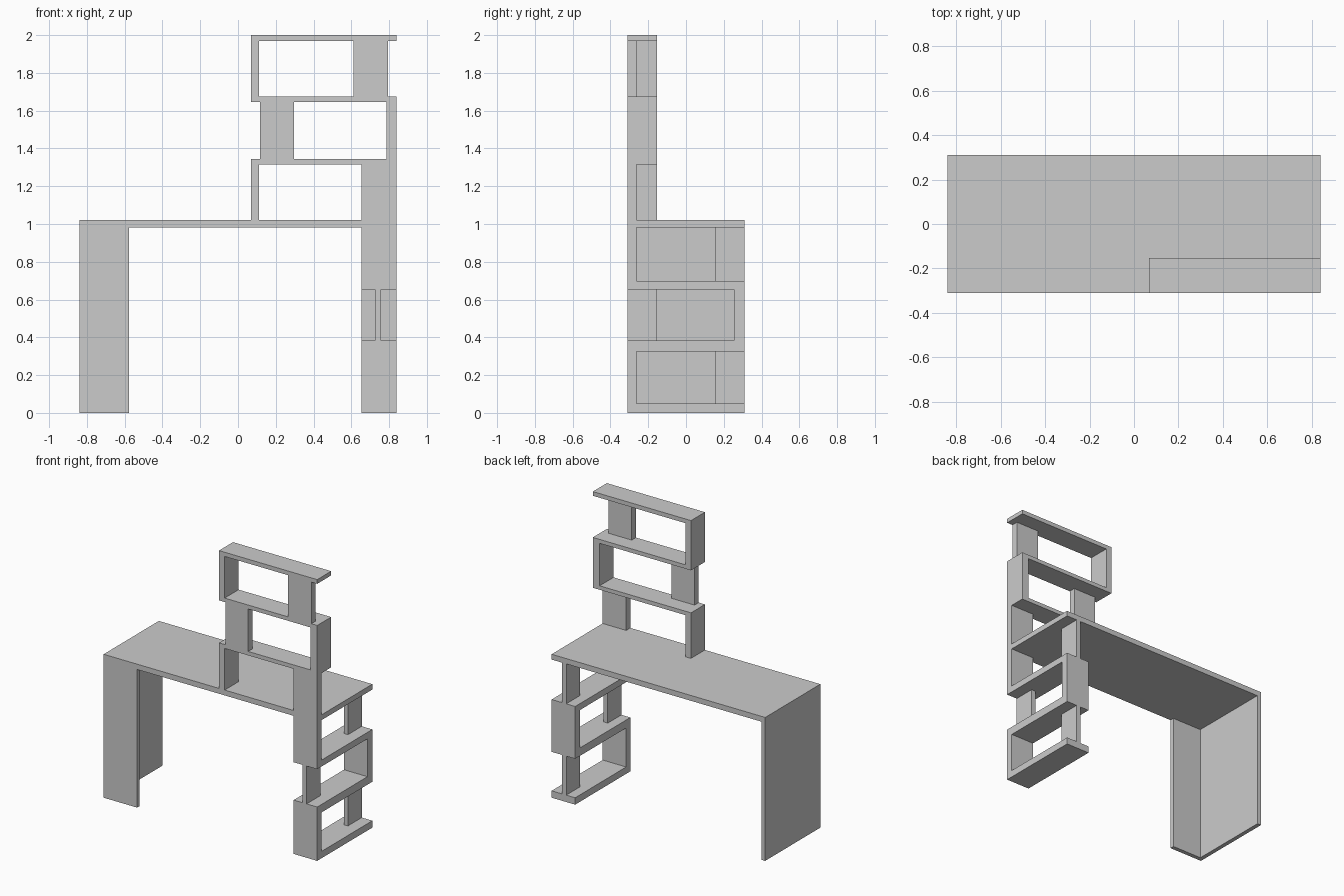
import bpy, bmesh
from mathutils import Vector

if "Cube" in bpy.data.objects:
    bpy.data.objects.remove(bpy.data.objects["Cube"])


def extrude(name, pts, axis, lo, hi):
    """Extrude a closed 2D outline along x, y or z, from lo to hi."""
    place = {"x": lambda a, b, t: (t, a, b),
             "y": lambda a, b, t: (a, t, b),
             "z": lambda a, b, t: (a, b, t)}[axis]
    bm = bmesh.new()
    face = bm.faces.new([bm.verts.new(place(a, b, lo)) for a, b in pts])
    ext = bmesh.ops.extrude_face_region(bm, geom=[face])
    verts = [v for v in ext["geom"] if isinstance(v, bmesh.types.BMVert)]
    bmesh.ops.translate(bm, verts=verts, vec=Vector(place(0, 0, hi - lo)))
    bmesh.ops.recalc_face_normals(bm, faces=bm.faces)
    mesh = bpy.data.meshes.new(name)
    bm.to_mesh(mesh)
    bm.free()
    obj = bpy.data.objects.new(name, mesh)
    bpy.context.collection.objects.link(obj)
    return obj


def box(name, x0, x1, y0, y1, z0, z1):
    return extrude(name, [(x0, y0), (x1, y0), (x1, y1), (x0, y1)], "z", z0, z1)


W, D = 0.84, 0.31          # half width and half depth
UNDER, TOP = 0.982, 1.02   # underside and top of the desk
T = 0.03                   # thin board
TOWER_X = 0.655            # inner side of the shelf tower

# Desk top and the L-shaped left leg
box("desk_top", -W, W, -D, D, UNDER, TOP)
extrude("left_leg", [(-W, -D), (-0.577, -D), (-0.577, -D + T),
                     (-W + T, -D + T), (-W + T, D), (-W, D)], "z", 0, UNDER)

# Zigzag shelf tower under the right end (outline in y, z)
F, B = -0.263, 0.255       # inner faces of the front and back uprights
extrude("shelf_tower", [
    (D, 0), (-D, 0), (-D, 0.383), (B, 0.383), (B, 0.652), (-D, 0.652),
    (-D, UNDER), (F, UNDER), (F, 0.698), (D, 0.698), (D, 0.326),
    (F, 0.326), (F, 0.049), (D, 0.049)], "x", TOWER_X, W)

# Thin dividers holding the open ends of the tower shelves
for i, (y0, y1, z0, z1) in enumerate([(0.154, D, 0.049, 0.326),
                                      (-D, -0.156, 0.383, 0.652),
                                      (0.154, D, 0.698, UNDER)]):
    box(f"tower_divider_{i + 1}", 0.725, 0.757, y0, y1, z0, z1)

# Zigzag upper shelf standing on the desk (outline in x, z)
L, LI, RI = 0.068, 0.112, 0.787
extrude("upper_shelf", [
    (L, TOP), (LI, TOP), (LI, 1.316), (W, 1.316), (W, 1.674), (LI, 1.674),
    (LI, 1.97), (W, 1.97), (W, 2.0), (L, 2.0), (L, 1.646),
    (RI, 1.646), (RI, 1.344), (L, 1.344)], "y", -D, -0.153)

# Front panels holding the open ends of the upper shelves
for i, (x0, x1, z0, z1) in enumerate([(TOWER_X, W, TOP, 1.316),
                                      (0.117, 0.297, 1.344, 1.646),
                                      (0.611, 0.794, 1.674, 1.97)]):
    box(f"upper_panel_{i + 1}", x0, x1, -D, F, z0, z1)
